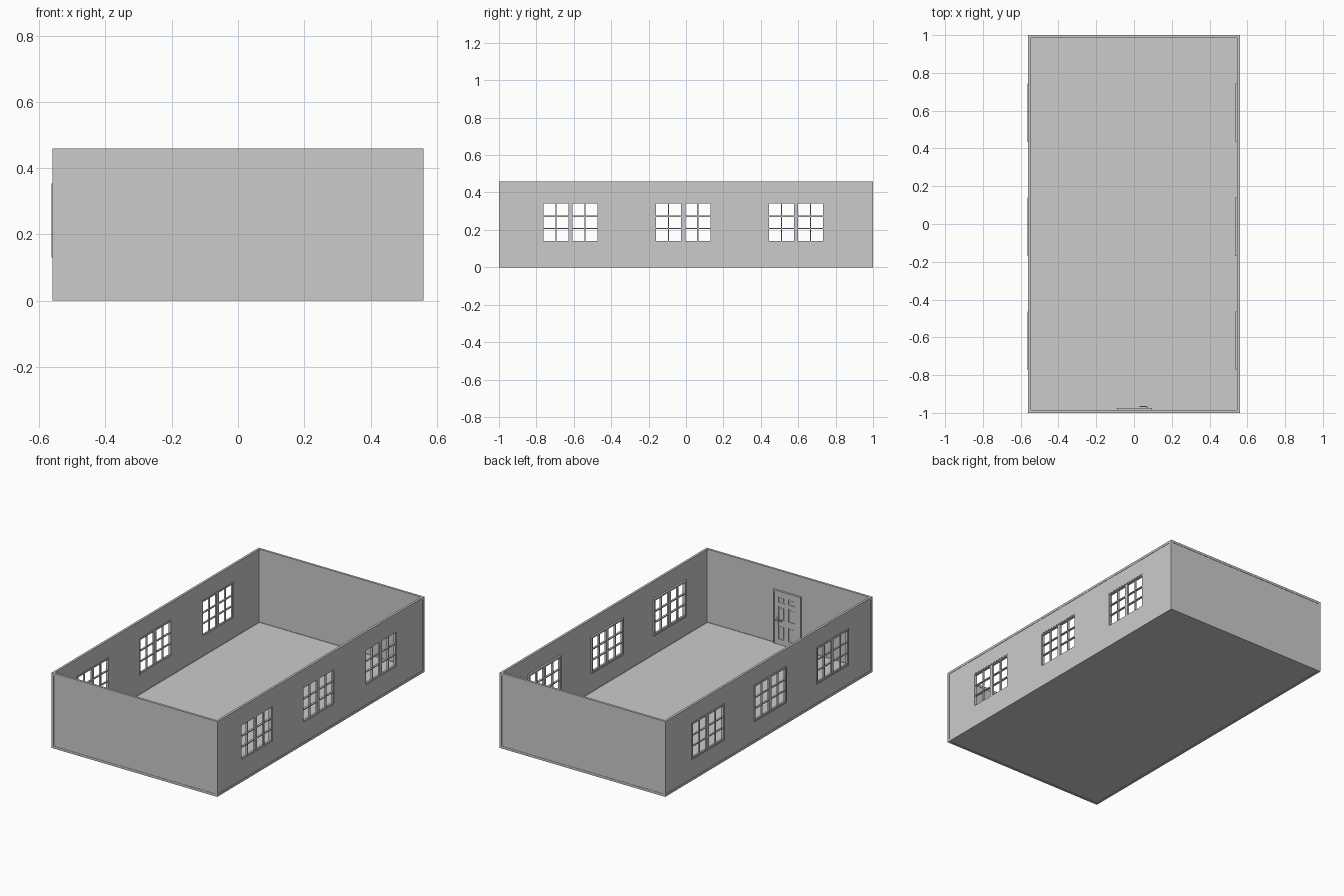
import bpy, bmesh
from mathutils import Vector

if "Cube" in bpy.data.objects:
    bpy.data.objects.remove(bpy.data.objects["Cube"])

W, L, H = 0.56, 1.0, 0.46      # half width, half length, height
T = 0.014                      # edge trim thickness


def finish(name, bm):
    bmesh.ops.recalc_face_normals(bm, faces=bm.faces[:])
    me = bpy.data.meshes.new(name)
    bm.to_mesh(me)
    bm.free()
    ob = bpy.data.objects.new(name, me)
    bpy.context.collection.objects.link(ob)
    return ob


def add_box(bm, lo, hi):
    vs = bmesh.ops.create_cube(bm, size=1)["verts"]
    lo, hi = Vector(lo), Vector(hi)
    for v in vs:
        v.co = (lo + hi) / 2 + v.co * (hi - lo)


def box(name, lo, hi):
    bm = bmesh.new()
    add_box(bm, lo, hi)
    return finish(name, bm)


def sheet(name, us, vs, is_hole, d0, d1, place):
    """Slab on a grid of cuts with some cells left open."""
    bm = bmesh.new()
    grid = [[bm.verts.new(place(u, v, d0)) for v in vs] for u in us]
    for i in range(len(us) - 1):
        for j in range(len(vs) - 1):
            if not is_hole(i, j):
                bm.faces.new((grid[i][j], grid[i + 1][j],
                              grid[i + 1][j + 1], grid[i][j + 1]))
    loose = [v for v in bm.verts if not v.link_faces]
    bmesh.ops.delete(bm, geom=loose, context='VERTS')
    ext = bmesh.ops.extrude_face_region(bm, geom=bm.faces[:], use_keep_orig=True)
    shift = Vector(place(0, 0, d1)) - Vector(place(0, 0, d0))
    bmesh.ops.translate(bm, vec=shift, verts=[g for g in ext["geom"]
                        if isinstance(g, bmesh.types.BMVert)])
    return finish(name, bm)


def on_side(u, v, d):
    return (d, u, v)


def on_front(u, v, d):
    return (u, d, v)


# Floor and end walls, set slightly inside the edge trim
box("floor", (-W + .003, -L + .003, .002), (W - .003, L - .003, .012))
for s, name in ((-1, "front_wall"), (1, "back_wall")):
    y0, y1 = sorted((s * (L - .002), s * (L - .012)))
    box(name, (-W + .003, y0, .003), (W - .003, y1, H - .003))

# Edge trim along all twelve edges of the room
bm = bmesh.new()
for sx in (0, 1):
    for sy in (0, 1):
        x, y, z = (-W, W - T)[sx], (-L, L - T)[sy], (0, H - T)[sy]
        zx = (0, H - T)[sx]
        add_box(bm, (x, y, 0), (x + T, y + T, H))
        add_box(bm, (x, -L + T, z), (x + T, L - T, z + T))
        add_box(bm, (-W + T, y, zx), (W - T, y + T, zx + T))
finish("edge_trim", bm)

# Side walls with three window openings each
centres = (-0.617, -0.015, 0.588)
HW, Z0, Z1 = 0.155, 0.130, 0.354
cuts = [-L + .003]
for c in centres:
    cuts += [c - HW + .004, c + HW - .004]
cuts.append(L - .003)
for s, name in ((-1, "left_wall"), (1, "right_wall")):
    sheet(name, cuts, [.003, Z0 + .004, Z1 - .004, H - .003],
          lambda i, j: j == 1 and i % 2 == 1,
          s * (W - .002), s * (W - .012), on_side)

# Windows: deep outer frame plus thinner sash with twelve panes
for side, x0, x1 in (("left", -.563, -.545), ("right", .537, .557)):
    for n, c in enumerate(centres):
        sheet(f"{side}_window_frame_{n + 1}",
              [c - HW, c - HW + .008, c + HW - .008, c + HW],
              [Z0, Z0 + .008, Z1 - .008, Z1],
              lambda i, j: i == 1 and j == 1, x0, x1, on_side)
        ys = [-.147, -.145, -.081, -.075, -.011, .011, .075, .081, .145, .147]
        zs = [.138, .141, .204, .210, .270, .276, .341, .346]
        sheet(f"{side}_window_sash_{n + 1}", [c + y for y in ys], zs,
              lambda i, j: i % 2 == 1 and j % 2 == 1,
              x0 + .004, x1 - .004, on_side)

# Door on the inside of the front wall: leaf, stiles and rails, casing
box("door_leaf", (-.085, -.990, .012), (.091, -.980, .332))
sheet("door_rails", [-.080, -.053, -.010, .016, .059, .086],
      [.012, .045, .130, .165, .245, .270, .305, .328],
      lambda i, j: i % 2 == 1 and j % 2 == 1, -.981, -.977, on_front)
sheet("door_casing", [-.090, -.080, .086, .096], [.012, .328, .338],
      lambda i, j: i == 1 and j == 0, -.990, -.975, on_front)

# Raised door panels
for n, (z0, z1) in enumerate(((.045, .130), (.165, .245), (.270, .305))):
    for x, side in ((-.053, "a"), (.016, "b")):
        box(f"door_panel_{n + 1}{side}", (x + .008, -.981, z0 + .008),
            (x + .035, -.978, z1 - .008))

# Door handle: plate, stem and lever
bm = bmesh.new()
add_box(bm, (.060, -.978, .130), (.074, -.974, .178))
add_box(bm, (.063, -.975, .158), (.071, -.966, .166))
add_box(bm, (.030, -.968, .158), (.071, -.963, .166))
finish("door_handle", bm)
